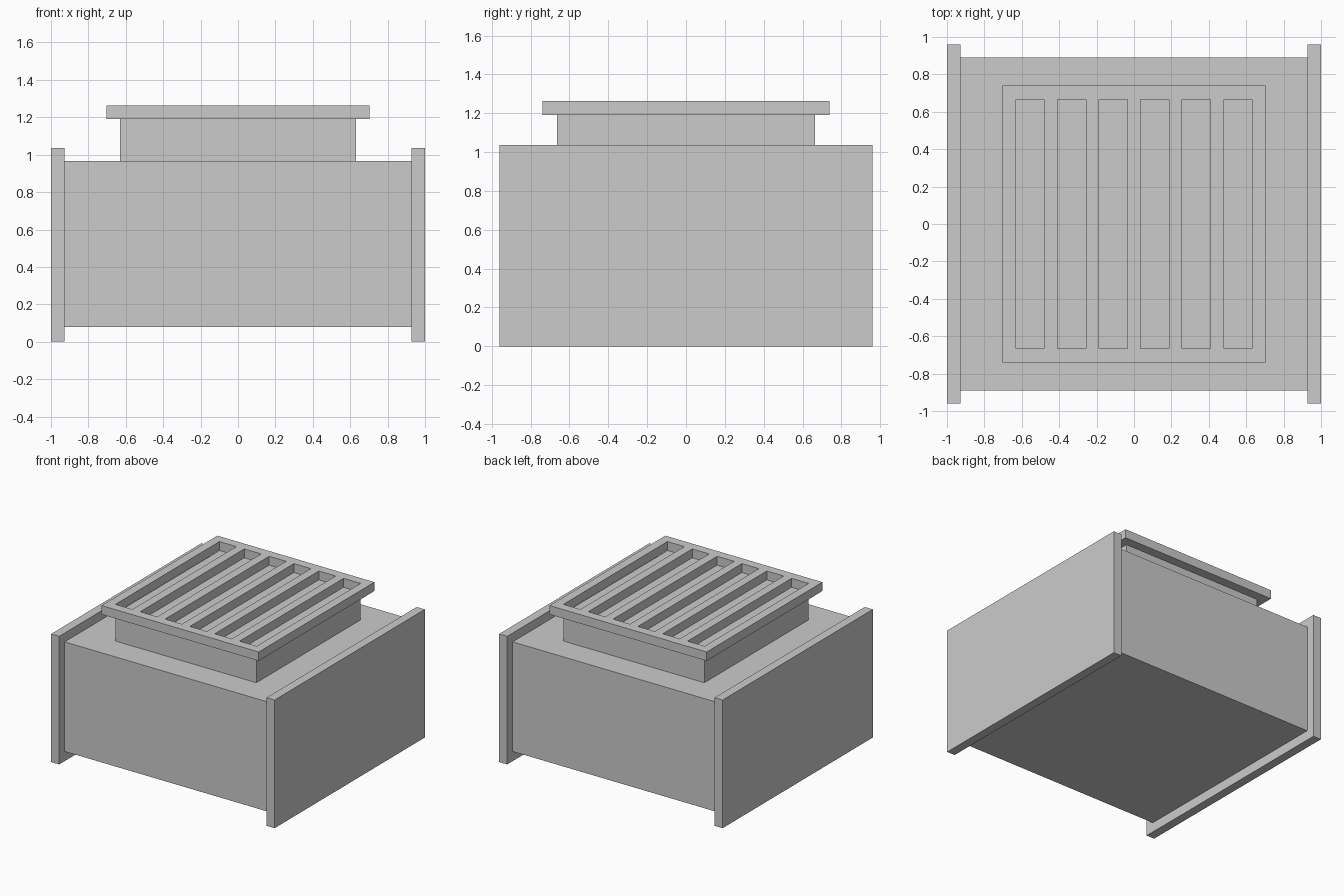
import bpy
import bmesh

if "Cube" in bpy.data.objects:
    bpy.data.objects.remove(bpy.data.objects["Cube"])


def make_object(name, bm):
    bmesh.ops.recalc_face_normals(bm, faces=bm.faces)
    mesh = bpy.data.meshes.new(name)
    bm.to_mesh(mesh)
    bm.free()
    obj = bpy.data.objects.new(name, mesh)
    bpy.context.collection.objects.link(obj)
    return obj


def box(name, x, y, z):
    """Box from (min, max) ranges along each axis."""
    bm = bmesh.new()
    bmesh.ops.create_cube(bm, size=1)
    for v in bm.verts:
        for i, (lo, hi) in enumerate((x, y, z)):
            v.co[i] = hi if v.co[i] > 0 else lo
    return make_object(name, bm)


# Main body between the side panels
box("body", (-0.928, 0.928), (-0.89, 0.89), (0.078, 0.965))

# Side panels standing on the ground
for side, x in (("left", (-1.0, -0.928)), ("right", (0.928, 1.0))):
    box(side + "_panel", x, (-0.96, 0.96), (0.0, 1.037))

# Raised neck under the grille, its top forms the slot floors
box("neck", (-0.63, 0.63), (-0.665, 0.665), (0.965, 1.19))

# Slotted grille plate: a grid of cells with six slots left open, then thickened
slots, slot_w, pitch = 6, 0.152, 0.2224
xs = [-0.703]
for i in range(slots):
    centre = (i - (slots - 1) / 2) * pitch
    xs += [centre - slot_w / 2, centre + slot_w / 2]
xs.append(0.703)
ys = [-0.74, -0.665, 0.665, 0.74]

bm = bmesh.new()
grid = [[bm.verts.new((x, y, 1.19)) for y in ys] for x in xs]
for i in range(len(xs) - 1):
    for j in range(len(ys) - 1):
        if j == 1 and i % 2 == 1:
            continue
        bm.faces.new((grid[i][j], grid[i + 1][j], grid[i + 1][j + 1], grid[i][j + 1]))
bottom = bm.faces[:]
top = bmesh.ops.extrude_face_region(bm, geom=bottom, use_keep_orig=True)["geom"]
bmesh.ops.translate(bm, vec=(0, 0, 0.072),
                    verts=[g for g in top if isinstance(g, bmesh.types.BMVert)])
make_object("grille_plate", bm)
